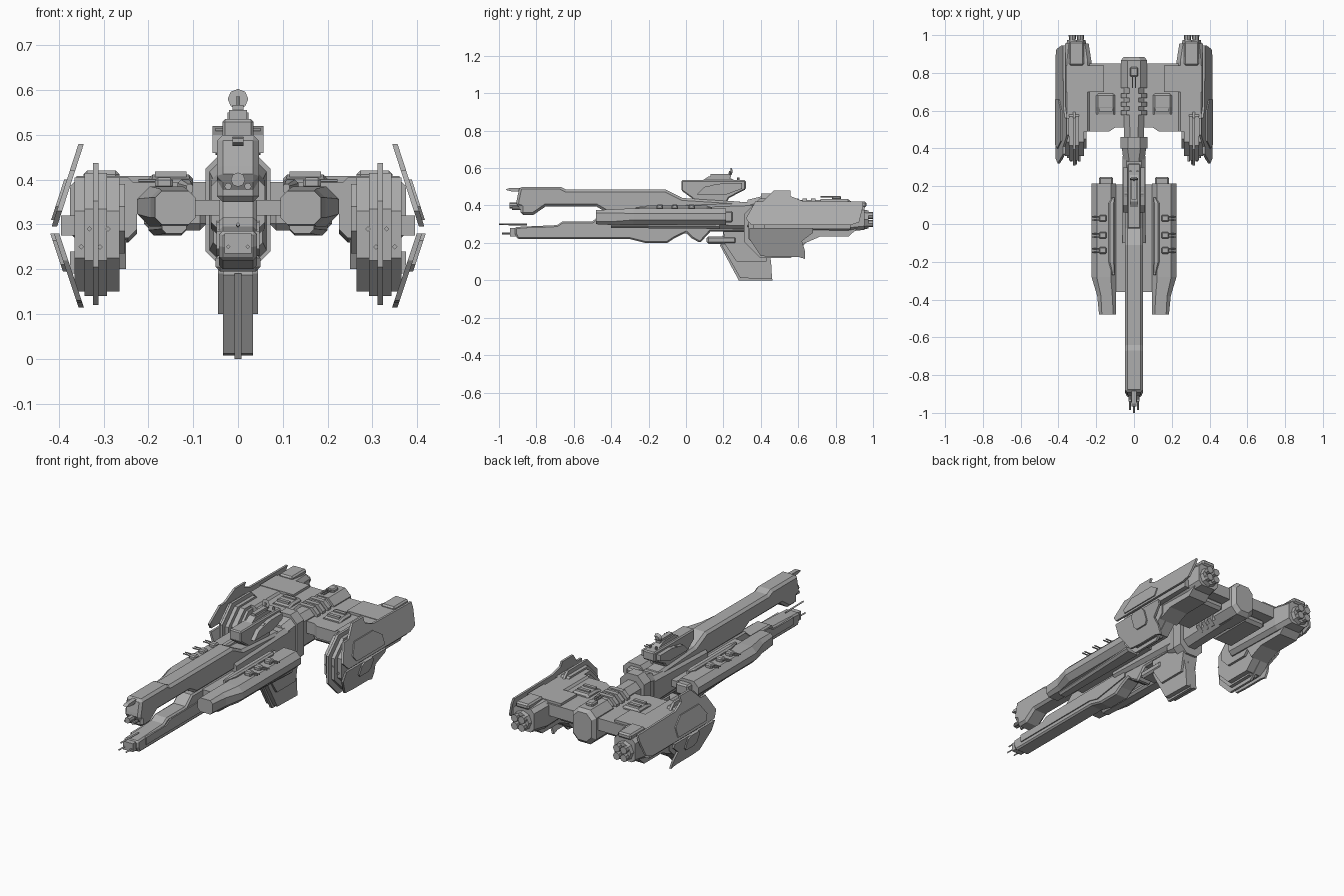
import bpy, bmesh, math
from mathutils import Matrix, Vector

grey = bpy.data.materials.new("hull grey")
grey.diffuse_color = (0.42, 0.42, 0.42, 1)


def finish(name, bm, mirror=False, bevel=0):
    bmesh.ops.recalc_face_normals(bm, faces=bm.faces)
    me = bpy.data.meshes.new(name)
    bm.to_mesh(me)
    bm.free()
    me.materials.append(grey)
    ob = bpy.data.objects.new(name, me)
    bpy.context.collection.objects.link(ob)
    if bevel:
        b = ob.modifiers.new("chamfer", 'BEVEL')
        b.width, b.segments, b.limit_method = bevel, 1, 'ANGLE'
        b.angle_limit = math.radians(50)
    if mirror:
        ob.modifiers.new("mirror", 'MIRROR')
    return ob


def skin(name, rings, **kw):
    """Bridge equal-length point rings and cap both ends."""
    bm = bmesh.new()
    vs = [[bm.verts.new(p) for p in r] for r in rings]
    n = len(vs[0])
    for a, b in zip(vs, vs[1:]):
        for i in range(n):
            bm.faces.new((a[i], a[(i + 1) % n], b[(i + 1) % n], b[i]))
    bm.faces.new(vs[0])
    bm.faces.new(vs[-1])
    return finish(name, bm, **kw)


def side(name, pts, x0, x1, lean=lambda z: 0, **kw):
    """(y, z) outline extruded across x, optionally leaning with height."""
    return skin(name, [[(x + lean(z), y, z) for y, z in pts] for x in (x0, x1)], **kw)


def plan(name, pts, z0, z1, **kw):
    return skin(name, [[(x, y, z) for x, y in pts] for z in (z0, z1)], **kw)


def loft(name, secs, **kw):
    """Chamfered-rectangle sections (y, x0, x1, z0, z1, chamfer) along y."""
    return skin(name, [[(a + c, y, d), (b - c, y, d), (b, y, d + c), (b, y, e - c),
                        (b - c, y, e), (a + c, y, e), (a, y, e - c), (a, y, d + c)]
                       for y, a, b, d, e, c in secs], **kw)


def box(name, x0, x1, y0, y1, z0, z1, **kw):
    return plan(name, [(x0, y0), (x1, y0), (x1, y1), (x0, y1)], z0, z1, **kw)


def tube(name, p, q, r, r2=None, n=8, **kw):
    p, q = Vector(p), Vector(q)
    bm = bmesh.new()
    m = Matrix.Translation((p + q) / 2) @ (q - p).to_track_quat('Z', 'Y').to_matrix().to_4x4()
    bmesh.ops.create_cone(bm, cap_ends=True, segments=n, radius1=r, radius2=r if r2 is None else r2,
                          depth=(q - p).length, matrix=m)
    return finish(name, bm, **kw)


# Forked prow and main hull
side("upper_prow", [(-.905, .43), (-.89, .5), (-.67, .5), (-.64, .485), (-.11, .485), (-.02, .44),
                    (.3, .42), (.3, .36), (-.42, .36), (-.48, .395), (-.75, .395), (-.815, .35),
                    (-.885, .35), (-.885, .39), (-.91, .4)], -.047, .047, bevel=.013)
side("lower_prow", [(-.915, .285), (-.915, .25), (-.9, .22), (-.3, .22), (-.22, .2), (-.1, .2),
                    (-.06, .226), (0, .255), (.03, .225), (.075, .2), (.13, .26), (.4, .26), (.4, .36),
                    (-.45, .36), (-.5, .315), (-.66, .315), (-.69, .295)], -.042, .042, bevel=.008)
side("lower_prow_armour", [(-.85, .245), (-.3, .245), (-.24, .23), (-.02, .265), (-.02, .31),
                           (-.64, .305), (-.68, .285), (-.85, .285)], -.048, .048)
box("pod_bridge", .03, .1, -.36, .21, .32, .355, mirror=True)
loft("hull_spine", [(-.1, -.06, .06, .29, .4, .015), (.36, -.06, .06, .27, .42, .02)])

# Prow barrels and antenna spikes
tube("prow_barrel", (0, -.945, .4), (0, -.88, .4), .016)
tube("prow_side_barrel", (.022, -.93, .385), (.022, -.88, .385), .008, mirror=True)
side("prow_blade", [(-.965, .483), (-.93, .475), (-.88, .475), (-.88, .495), (-.95, .492)], -.012, .012)
tube("spike_centre", (0, -1, .3), (0, -.85, .298), .005, n=4)
tube("spike_low", (.022, -.985, .25), (.022, -.9, .25), .005, n=4, mirror=True)
box("spike_base", -.03, .03, -.94, -.9, .235, .28)

# Side weapon pods with turrets
loft("side_pod", [(-.48, .095, .185, .3, .375, .015), (-.38, .095, .195, .295, .38, .02),
                  (-.28, .095, .225, .295, .385, .028), (.215, .095, .225, .295, .385, .028)], mirror=True)
loft("pod_ridge", [(-.27, .1, .115, .37, .39, .004), (-.2, .1, .135, .37, .4, .008),
                   (.11, .1, .135, .37, .4, .008), (.14, .1, .115, .37, .39, .004)], mirror=True)
loft("pod_belly", [(-.4, .115, .17, .28, .31, .01), (.18, .115, .2, .275, .31, .012)], mirror=True)
box("pod_tail", .11, .185, .2, .25, .31, .37, mirror=True, bevel=.008)
for y in (.03, -.06, -.14):
    box("turret_base", .145, .185, y - .018, y + .018, .38, .405, mirror=True, bevel=.006)
    for d in (-.009, .009):
        tube("turret_gun", (.16, y + d, .398), (.222, y + d, .398), .004, n=6, mirror=True)

# Command tower and its mast
side("tower", [(-.025, .535), (.32, .535), (.32, .487), (.23, .44), (.21, .4), (.08, .4), (.03, .44),
               (-.025, .48)], -.035, .035, bevel=.006)
side("tower_wing", [(.06, .46), (.1, .5), (.2, .52), (.3, .52), (.3, .49), (.22, .46)], .03, .057, mirror=True)
tube("tower_drum", (-.05, .16, .485), (.05, .16, .485), .03, n=10)
side("tower_roof", [(.09, .535), (.12, .555), (.22, .555), (.26, .535)], -.02, .02)
box("mast_base", -.012, .012, .13, .24, .55, .567)
tube("mast", (0, .23, .55), (0, .235, .585), .005, n=6)
tube("sensor_dish", (0, .236, .58), (0, .248, .578), .023, .012)
tube("roof_post", (.018, .28, .53), (.018, .28, .55), .006, n=6, mirror=True)

# Octagonal neck and engine spine
loft("neck_front", [(.33, -.055, .055, .23, .43, .03), (.41, -.065, .065, .21, .45, .03)])
loft("neck_ring", [(.4, -.072, .072, .2, .465, .04), (.46, -.072, .072, .2, .465, .04)])
loft("engine_spine", [(.45, -.052, .052, .24, .43, .03), (.83, -.055, .055, .25, .43, .03)])
for y in (.59, .635, .68):
    loft("spine_rib", [(y - .012, -.07, .07, .26, .437, .03), (y + .012, -.07, .07, .26, .437, .03)])
loft("spine_end", [(.72, -.07, .07, .25, .435, .035), (.865, -.07, .07, .25, .435, .035),
                   (.885, -.055, .055, .27, .42, .03)])
box("aft_turret", -.022, .022, .78, .83, .43, .452, bevel=.006)
tube("aft_turret_gun", (.008, .72, .447), (.008, .79, .447), .004, n=6, mirror=True)

# Ventral fin
side("ventral_fin", [(.19, .187), (.29, .012), (.46, .008), (.455, .1), (.42, .27), (.2, .27)], -.033, .033)
side("fin_shell", [(.21, .19), (.27, .1), (.43, .1), (.45, .21), (.4, .26), (.2, .26)], -.045, .045)
side("fin_keel", [(.18, .19), (.282, 0), (.462, 0), (.44, .2)], -.008, .008)
box("fin_shelf", -.05, .05, .11, .27, .195, .235, bevel=.01)

# Crossing wing
plan("wing", [(0, .51), (.1, .51), (.13, .49), (.26, .49), (.26, .85), (0, .85)], .33, .395, mirror=True)
plan("wing_plate", [(.16, .7), (.36, .7), (.36, .84), (.16, .84)], .38, .408, mirror=True)
box("wing_belly", .07, .21, .53, .8, .287, .335, mirror=True, bevel=.015)
loft("wing_vent", [(.58, .1, .2, .38, .402, .008), (.62, .1, .2, .38, .412, .01),
                   (.68, .1, .2, .38, .412, .01), (.69, .11, .19, .38, .402, .008)], mirror=True)
for y in (.605, .655):
    box("vent_slat", .115, .185, y - .009, y + .009, .4, .418, mirror=True)

# Engine nacelles
def octagon(y0, y1, z0, z1, c):
    return [(y0 + c, z0), (y1 - c, z0), (y1, z0 + c), (y1, z1 - c),
            (y1 - c, z1), (y0 + c, z1), (y0, z1 - c), (y0, z0 + c)]

side("nacelle_drum", octagon(.36, .66, .15, .405, .075), .265, .365, mirror=True)
side("nacelle_inner_plate", octagon(.4, .63, .235, .39, .05), .252, .27, mirror=True)
side("nacelle_blade", octagon(.31, .645, .12, .437, .085), .311, .324, mirror=True)
side("nacelle_mid_disc", octagon(.335, .65, .14, .415, .08), .292, .343, mirror=True)
loft("nacelle_body", [(.49, .225, .375, .27, .405, .02), (.86, .225, .375, .26, .405, .02),
                      (.955, .24, .365, .27, .395, .02)], mirror=True)
side("nacelle_underside", [(.6, .28), (.64, .2), (.72, .235), (.87, .235), (.92, .28)], .25, .36, mirror=True)
box("nacelle_step", .265, .345, .84, .965, .39, .42, mirror=True, bevel=.008)
tube("thruster", (.305, .94, .325), (.305, .975, .325), .055, .048, mirror=True)
for a in range(4):
    t = math.pi / 4 + a * math.pi / 2
    x, z = .305 + .03 * math.cos(t), .325 + .03 * math.sin(t)
    tube("thruster_nozzle", (x, .96, z), (x, 1, z), .016, .02, mirror=True)
for x, y, z in ((.29, .33, .29), (.308, .315, .25), (.332, .33, .29), (.35, .35, .25)):
    tube("nacelle_prong", (x, y, z), (x, .45, z), .006, n=4, mirror=True)
box("prong_housing", .28, .345, .36, .5, .24, .31, mirror=True)

# Leaning outer armour plates
up = lambda z: .41 - (z - .295) * .324
low = lambda z: .405 - (.28 - z) * .333
side("upper_armour", [(.35, .295), (.32, .33), (.37, .42), (.41, .42), (.47, .48), (.56, .48), (.56, .45),
                      (.62, .425), (.945, .42), (.945, .39), (.925, .31), (.88, .295)],
     -.006, .006, lean=up, mirror=True)
side("upper_armour_inset", [(.42, .31), (.4, .34), (.44, .4), (.6, .4), (.66, .36), (.66, .31)],
     0, .012, lean=up, mirror=True)
side("lower_armour", [(.34, .28), (.34, .22), (.4, .13), (.47, .125), (.6, .125), (.635, .115), (.635, .16),
                      (.62, .21), (.68, .255), (.68, .28)], -.006, .006, lean=low, mirror=True)
side("armour_hatch", octagon(.47, .57, .195, .28, .016), -.004, .014, lean=low, mirror=True)
box("armour_strut", .35, .395, .42, .88, .275, .32, mirror=True)
box("armour_strut_low", .35, .375, .44, .58, .19, .24, mirror=True)
